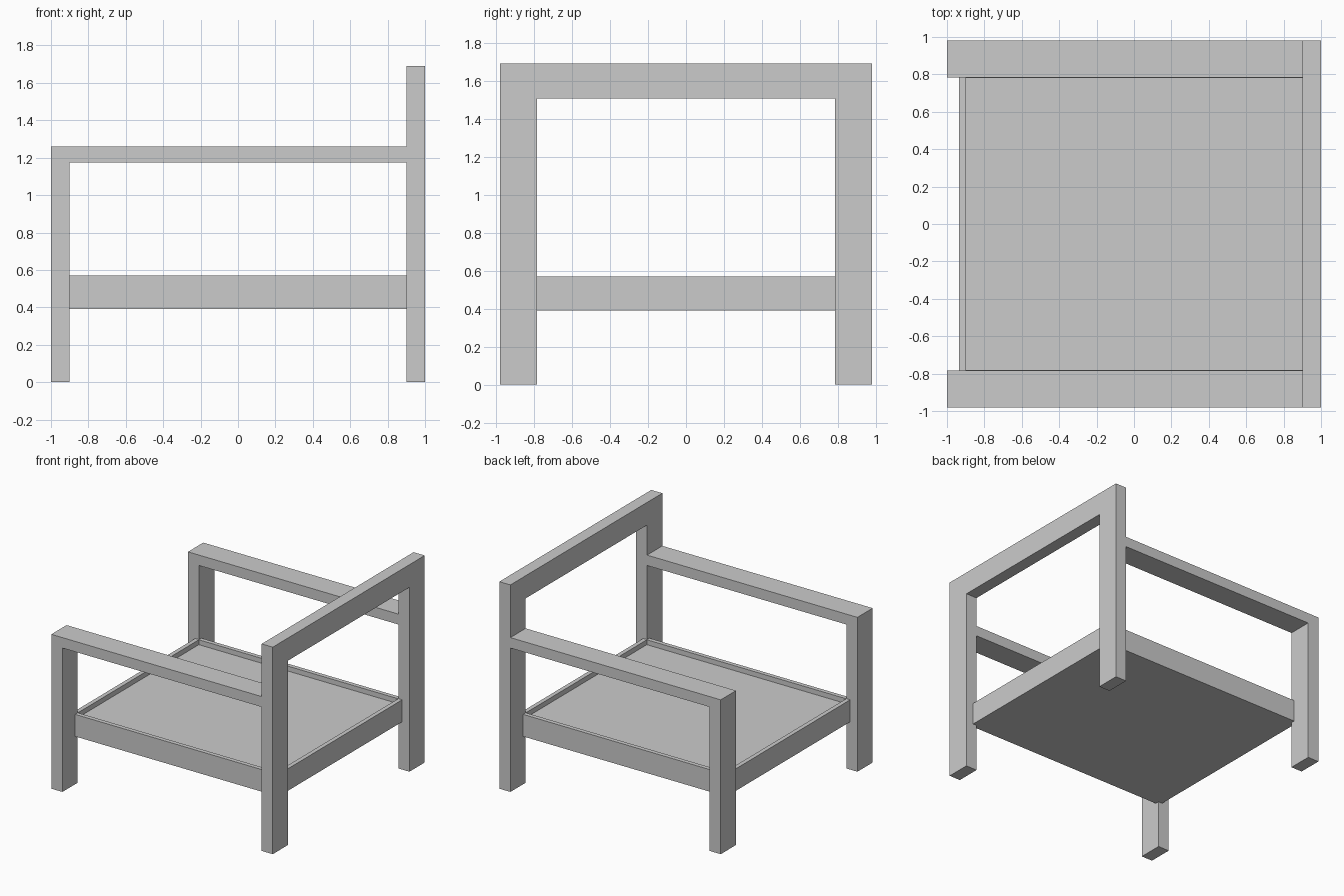
import bpy, bmesh
from mathutils import Vector

if "Cube" in bpy.data.objects:
    bpy.data.objects.remove(bpy.data.objects["Cube"])

X, XI = 1.0, 0.9          # outer / inner face of legs along x
Y, YI = 0.98, 0.783       # outer / inner face of legs along y
RX, RY = 0.935, 0.815     # outer faces of the seat rails
T = 0.035                 # rail thickness
Z0, Z1 = 0.39, 0.57       # seat rail heights


def extrude(name, points, vector):
    """Solid made by extruding a flat outline along a vector."""
    bm = bmesh.new()
    face = bm.faces.new([bm.verts.new(p) for p in points])
    res = bmesh.ops.extrude_face_region(bm, geom=[face], use_keep_orig=True)
    top = [v for v in res["geom"] if isinstance(v, bmesh.types.BMVert)]
    bmesh.ops.translate(bm, verts=top, vec=Vector(vector))
    bmesh.ops.recalc_face_normals(bm, faces=bm.faces)
    mesh = bpy.data.meshes.new(name)
    bm.to_mesh(mesh)
    bm.free()
    obj = bpy.data.objects.new(name, mesh)
    bpy.context.collection.objects.link(obj)
    return obj


def box(name, x0, x1, y0, y1, z0, z1):
    pts = [(x0, y0, z0), (x1, y0, z0), (x1, y1, z0), (x0, y1, z0)]
    return extrude(name, pts, (0, 0, z1 - z0))


# Back frame: two tall legs joined by a top rail
back = [(-Y, 0), (-YI, 0), (-YI, 1.505), (YI, 1.505),
        (YI, 0), (Y, 0), (Y, 1.69), (-Y, 1.69)]
extrude("back_frame", [(XI, y, z) for y, z in back], (X - XI, 0, 0))

# Arm frames: short leg with flat armrest running to the back frame
arm = [(-X, 0), (-XI, 0), (-XI, 1.175), (XI, 1.175), (XI, 1.26), (-X, 1.26)]
for side, y in (("near", -Y), ("far", YI)):
    extrude(f"{side}_arm_frame", [(x, y, z) for x, z in arm], (0, Y - YI, 0))

# Seat rails: a rim around the seat, let into the legs
for name, x in (("front", -RX), ("back", RX - T)):
    box(f"{name}_seat_rail", x, x + T, -RY, RY, Z0, Z1)
for name, y in (("near", -RY), ("far", RY - T)):
    box(f"{name}_seat_rail", -RX + T, RX - T, y, y + T, Z0, Z1)

# Seat panel: recessed below the rim, flush underneath
box("seat_panel", -RX + T, RX - T, -RY + T, RY - T, Z0, 0.53)
